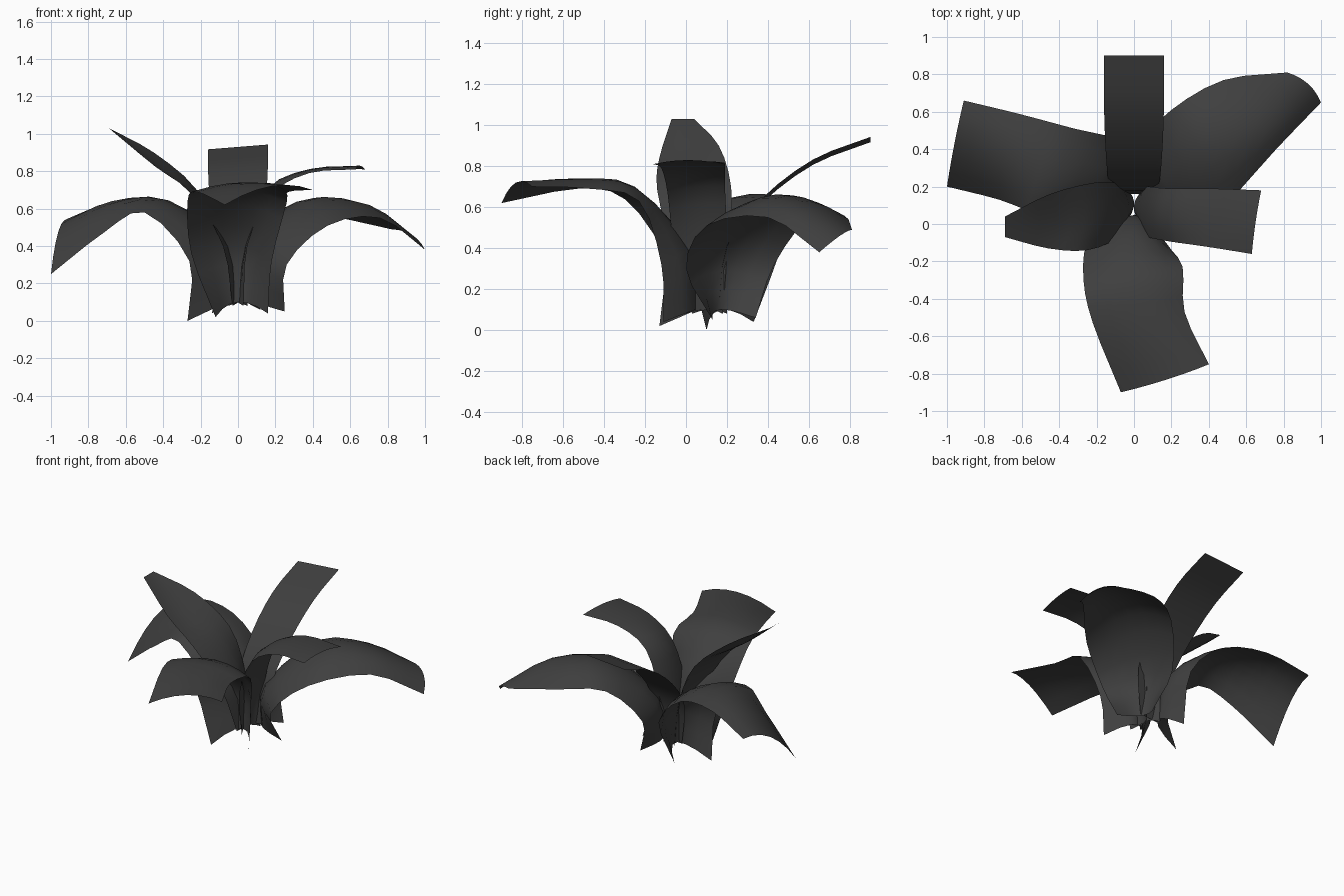
import bpy
import bmesh
from mathutils import Vector

cube = bpy.data.objects.get("Cube")
if cube:
    bpy.data.objects.remove(cube, do_unlink=True)

# One dark grey for every leaf
leaf_grey = bpy.data.materials.new("dark_leaf_grey")
leaf_grey.use_nodes = True
leaf_colour = (.05, .05, .05, 1)
leaf_grey.diffuse_color = leaf_colour
leaf_grey.node_tree.nodes["Principled BSDF"].inputs["Base Color"].default_value = leaf_colour

STEPS_PER_SPAN = 3
COLUMNS = 6


def smooth_path(points):
    """Pass a smooth curve through the control points, from base to tip."""
    points = [Vector(p) for p in points]
    # Extend both ends so that the curve starts and stops on a control point
    before = points[0] * 2 - points[1]
    after = points[-1] * 2 - points[-2]
    padded = [before] + points + [after]
    path = []
    for i in range(len(points) - 1):
        a, b, c, d = padded[i:i + 4]
        for step in range(STEPS_PER_SPAN):
            t = step / STEPS_PER_SPAN
            start_slope = (c - a) / 2
            end_slope = (d - b) / 2
            blend = t * t * (3 - 2 * t)
            path.append(b.lerp(c, blend)
                        + start_slope * t * (1 - t) ** 2
                        - end_slope * t * t * (1 - t))
    path.append(points[-1])
    return path


def across(left, middle, right, u):
    """Curve across the blade through its two edges and its midrib."""
    return (left * (1 - u) * (1 - 2 * u)
            + middle * 4 * u * (1 - u)
            + right * u * (2 * u - 1))


def make_leaf(name, left_edge, midrib, right_edge):
    """Loft a thin blade between two edges, bent through its midrib."""
    bm = bmesh.new()
    rows = []
    rails = zip(smooth_path(left_edge), smooth_path(midrib), smooth_path(right_edge))
    for left, middle, right in rails:
        row = [bm.verts.new(across(left, middle, right, col / COLUMNS))
               for col in range(COLUMNS + 1)]
        rows.append(row)
    for lower, upper in zip(rows, rows[1:]):
        for col in range(COLUMNS):
            bm.faces.new((lower[col], lower[col + 1], upper[col + 1], upper[col]))
    for face in bm.faces:
        face.smooth = True
    mesh = bpy.data.meshes.new(name)
    bm.to_mesh(mesh)
    bm.free()
    mesh.materials.append(leaf_grey)
    leaf = bpy.data.objects.new(name, mesh)
    bpy.context.scene.collection.objects.link(leaf)
    return leaf


# Three broad outer leaves, folded inward at the base and arching over
make_leaf(
    "front_outer_leaf",
    left_edge=[(-.12, -.13, .02), (-.25, -.11, .36), (-.27, -.3, .64),
               (-.22, -.53, .69), (-.07, -.9, .62)],
    midrib=[(0, .05, .1), (0, .02, .4), (0, -.25, .7),
            (.07, -.52, .74), (.18, -.83, .72)],
    right_edge=[(.16, -.11, .04), (.18, -.12, .32), (.26, -.23, .63),
                (.27, -.47, .69), (.4, -.75, .7)])

make_leaf(
    "right_outer_leaf",
    left_edge=[(-.14, .33, .04), (-.1, .45, .36), (-.32, .51, .59),
               (-.62, .59, .63), (-.91, .66, .54)],
    midrib=[(-.05, .17, .1), (-.1, .2, .42), (-.4, .28, .65),
            (-.7, .36, .62), (-.96, .43, .48)],
    right_edge=[(-.27, .1, 0), (-.26, .03, .32), (-.5, .05, .58),
                (-.72, .13, .47), (-1, .2, .25)])

make_leaf(
    "left_outer_leaf",
    left_edge=[(.25, .13, .05), (.26, 0, .3), (.48, .1, .51),
               (.76, .4, .55), (1, .65, .38)],
    midrib=[(.06, .17, .1), (.08, .19, .38), (.36, .38, .64),
            (.66, .56, .63), (.93, .75, .46)],
    right_edge=[(.12, .34, .06), (.04, .43, .32), (.2, .61, .56),
                (.48, .77, .56), (.82, .81, .49)])

# Three narrower inner leaves, standing higher
make_leaf(
    "right_inner_leaf",
    left_edge=[(-.05, .2, .08), (-.1, .22, .42), (-.22, .22, .7),
               (-.45, .16, .9), (-.69, .04, 1.03)],
    midrib=[(0, .12, .1), (-.05, .08, .4), (-.2, .03, .66),
            (-.42, 0, .82), (-.69, -.01, 1.03)],
    right_edge=[(-.03, .03, .08), (-.08, -.07, .4), (-.25, -.14, .68),
                (-.46, -.13, .84), (-.69, -.07, 1.03)])

make_leaf(
    "left_inner_leaf",
    left_edge=[(.03, 0, .08), (.05, -.06, .4), (.17, -.09, .67),
               (.38, -.12, .79), (.63, -.16, .81)],
    midrib=[(0, .1, .1), (.04, .07, .4), (.15, .05, .7),
            (.38, .04, .81), (.65, .01, .83)],
    right_edge=[(.05, .18, .08), (.07, .2, .4), (.18, .19, .7),
                (.4, .19, .81), (.68, .18, .81)])

# The back leaf is nearly flat, so both edges follow the midrib
back_midrib = [(0, .16, .1), (0, .2, .4), (0, .37, .63), (0, .62, .82), (0, .9, .93)]
half_widths = [.08, .13, .15, .16, .16]


def back_edge(side):
    return [(side * w, y, z + side * w * .08)
            for w, (_, y, z) in zip(half_widths, back_midrib)]


make_leaf("back_inner_leaf", back_edge(1), back_midrib, back_edge(-1))
